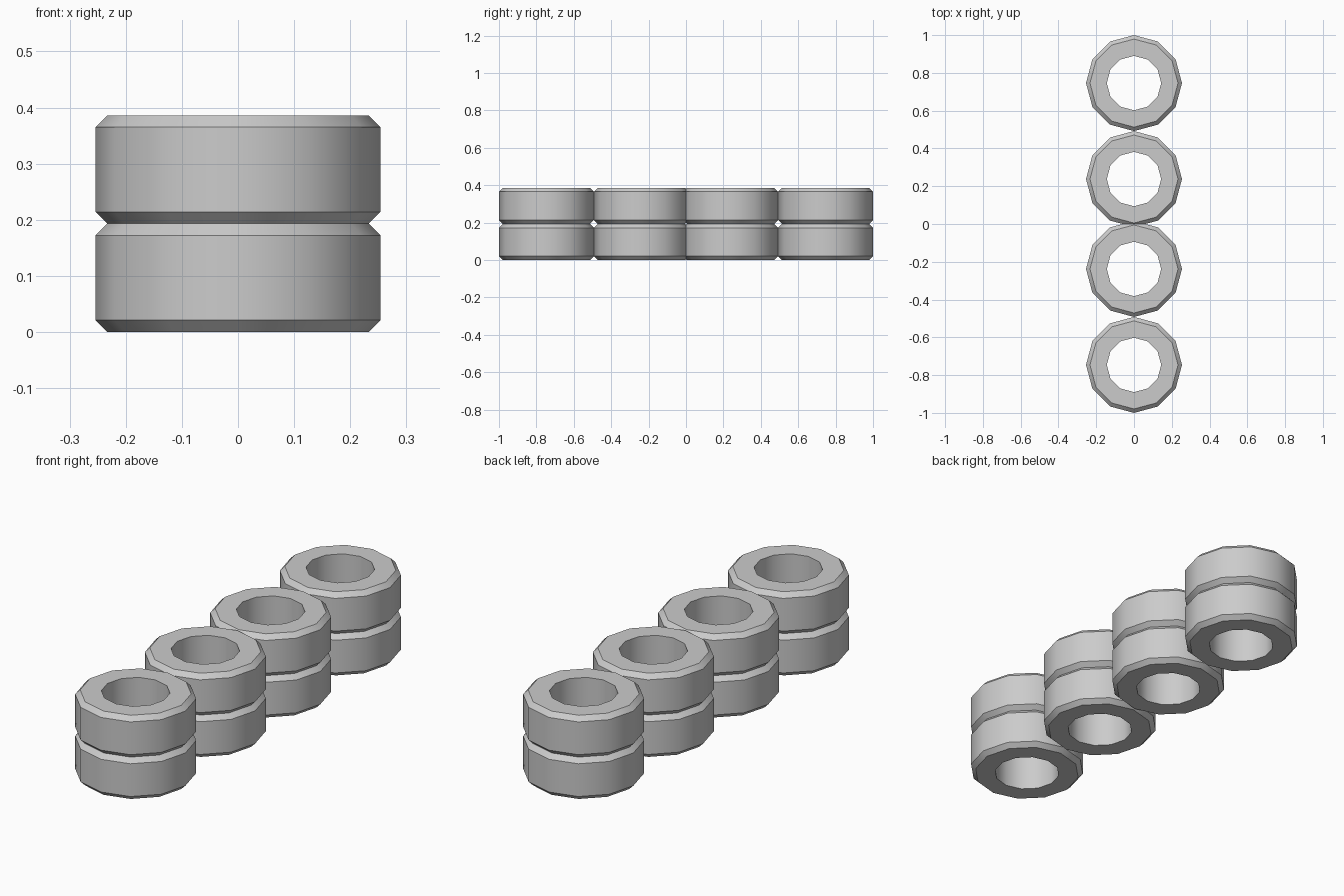
import bpy
import math
from mathutils import Vector

cube = bpy.data.objects.get("Cube")
if cube:
    bpy.data.objects.remove(cube, do_unlink=True)

SIDES = 12
OUTER, INNER = 0.254, 0.144
HEIGHT, BEVEL = 0.193, 0.021

# Plain grey rubber
grey = bpy.data.materials.new("grey_rubber")
grey.use_nodes = True
colour = (0.6, 0.6, 0.6, 1.0)
grey.diffuse_color = colour
bsdf = next(n for n in grey.node_tree.nodes if n.type == "BSDF_PRINCIPLED")
bsdf.inputs["Base Color"].default_value = colour

# Tyre cross-section: straight bore, chamfered outer rim
profile = [
    (INNER, 0),
    (OUTER - BEVEL, 0),
    (OUTER, BEVEL),
    (OUTER, HEIGHT - BEVEL),
    (OUTER - BEVEL, HEIGHT),
    (INNER, HEIGHT),
]


def make_tyre_mesh():
    """Sweep the closed cross-section around the vertical axis."""
    n = len(profile)
    verts, faces = [], []
    for i in range(SIDES):
        a = math.tau * i / SIDES
        verts += [Vector((r * math.cos(a), r * math.sin(a), z)) for r, z in profile]
        j = (i + 1) % SIDES
        for k in range(n):
            m = (k + 1) % n
            faces.append((i * n + k, j * n + k, j * n + m, i * n + m))
    mesh = bpy.data.meshes.new("tyre")
    mesh.from_pydata(verts, [], faces)
    mesh.materials.append(grey)
    return mesh


# Four stacks of two tyres in a row
tyre_mesh = make_tyre_mesh()
bpy.ops.object.select_all(action="DESELECT")
for s, y in enumerate((-0.746, -0.238, 0.238, 0.746), 1):
    for level, place in enumerate(("lower", "upper")):
        tyre = bpy.data.objects.new(f"{place}_tyre_{s}", tyre_mesh)
        tyre.location = (0, y, level * HEIGHT)
        bpy.context.collection.objects.link(tyre)

# Smooth round the tyre, sharp at the chamfers
bpy.context.view_layer.objects.active = tyre
tyre.select_set(True)
bpy.ops.object.shade_smooth_by_angle(angle=math.radians(35))
